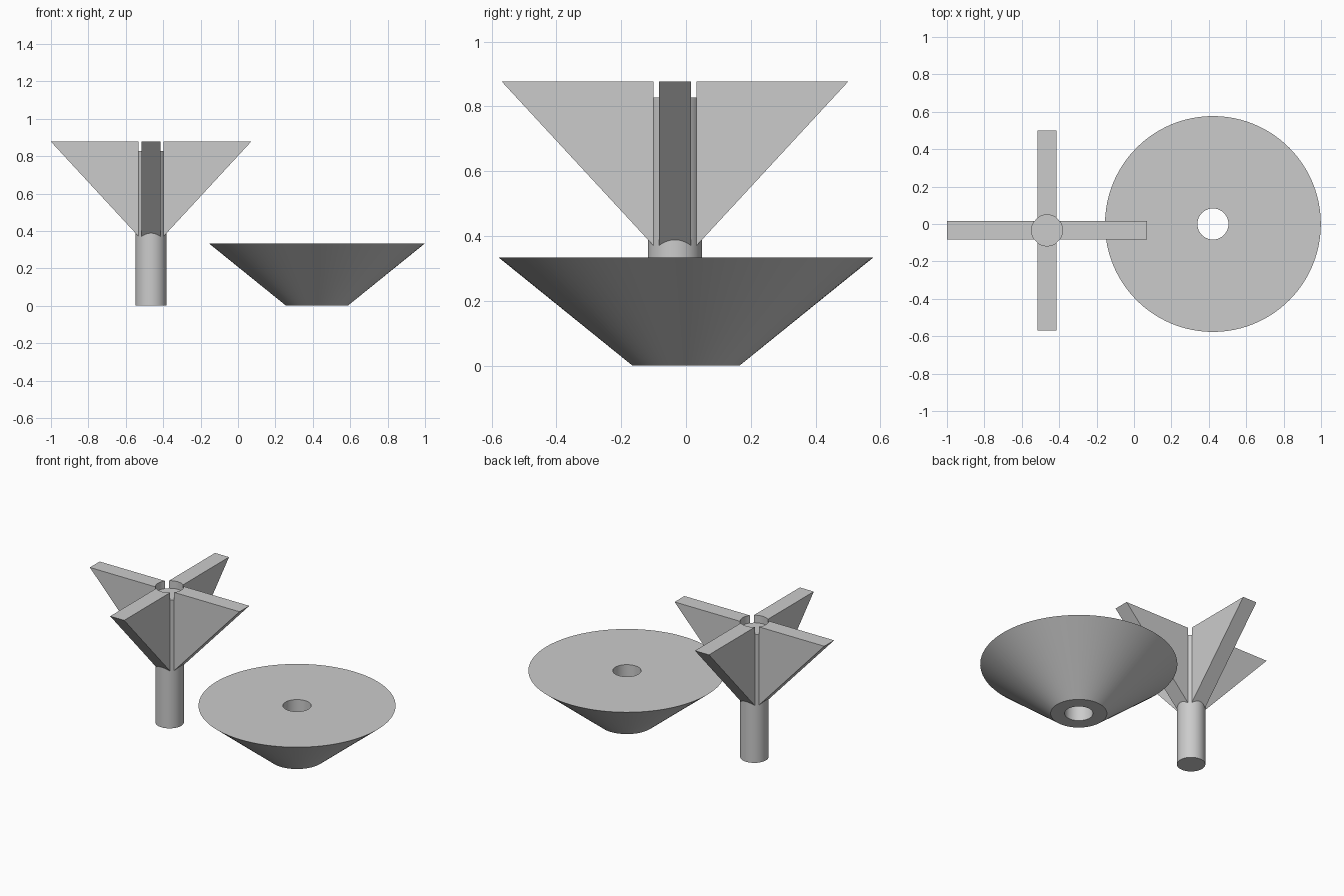
import bpy, bmesh, math
from mathutils import Matrix, Vector

if "Cube" in bpy.data.objects:
    bpy.data.objects.remove(bpy.data.objects["Cube"])

grey = bpy.data.materials.new("light grey")
grey.diffuse_color = (0.6, 0.6, 0.6, 1)
grey.use_nodes = True
grey.node_tree.nodes["Principled BSDF"].inputs["Base Color"].default_value = grey.diffuse_color

R = 0.083                           # post and bore radius
POST = Vector((-0.465, -0.034, 0))  # post axis
CONE = Vector((0.422, 0.0, 0))      # cone axis


def finish(bm, name, angle=30):
    bmesh.ops.recalc_face_normals(bm, faces=bm.faces)
    me = bpy.data.meshes.new(name)
    bm.to_mesh(me)
    bm.free()
    me.materials.append(grey)
    ob = bpy.data.objects.new(name, me)
    bpy.context.collection.objects.link(ob)
    bpy.ops.object.select_all(action='DESELECT')
    ob.select_set(True)
    bpy.context.view_layer.objects.active = ob
    bpy.ops.object.shade_smooth_by_angle(angle=math.radians(angle))
    return ob


def lathe(name, profile, centre, closed, steps=96):
    """Revolve an (r, z) profile around a vertical axis."""
    bm = bmesh.new()
    vs = [bm.verts.new((r, 0, z)) for r, z in profile]
    pairs = list(zip(vs, vs[1:] + vs[:1])) if closed else list(zip(vs, vs[1:]))
    es = [bm.edges.new(p) for p in pairs]
    bmesh.ops.spin(bm, geom=vs + es, axis=(0, 0, 1), cent=(0, 0, 0),
                   angle=math.tau, steps=steps, use_duplicate=False)
    bmesh.ops.remove_doubles(bm, verts=bm.verts, dist=1e-5)
    bmesh.ops.translate(bm, verts=bm.verts, vec=centre)
    return finish(bm, name)


# Central post
lathe("post", [(0, 0), (R, 0), (R, 0.828), (0, 0.828)], POST, False)

# Inverted cone with a straight bore
lathe("bored_cone", [(R, 0), (0.165, 0), (0.577, 0.333), (R, 0.333)], CONE, True)


# Triangular fins whose inner ends are hollowed to fit the post
def fin(name, turn):
    half, outer, top, low, n = 0.05, 0.535, 0.877, 0.37, 10
    start = math.sqrt(R * R - half * half)
    slope = (top - low) / (outer - start)
    bm = bmesh.new()
    rows = []
    for i in range(n + 1):
        t = -half + 2 * half * i / n
        r = math.sqrt(R * R - t * t)
        rows.append([bm.verts.new(p) for p in (
            (r, t, low + slope * (r - start)), (outer, t, top), (r, t, top))])
    for a, b in zip(rows, rows[1:]):
        for j in range(3):
            k = (j + 1) % 3
            bm.faces.new((a[j], a[k], b[k], b[j]))
    bm.faces.new(rows[0])
    bm.faces.new(rows[-1])
    bm.transform(Matrix.Translation(POST) @ Matrix.Rotation(turn, 4, 'Z'))
    finish(bm, name)


for i, side in enumerate(("right", "back", "left", "front")):
    fin("fin_" + side, i * math.pi / 2)
